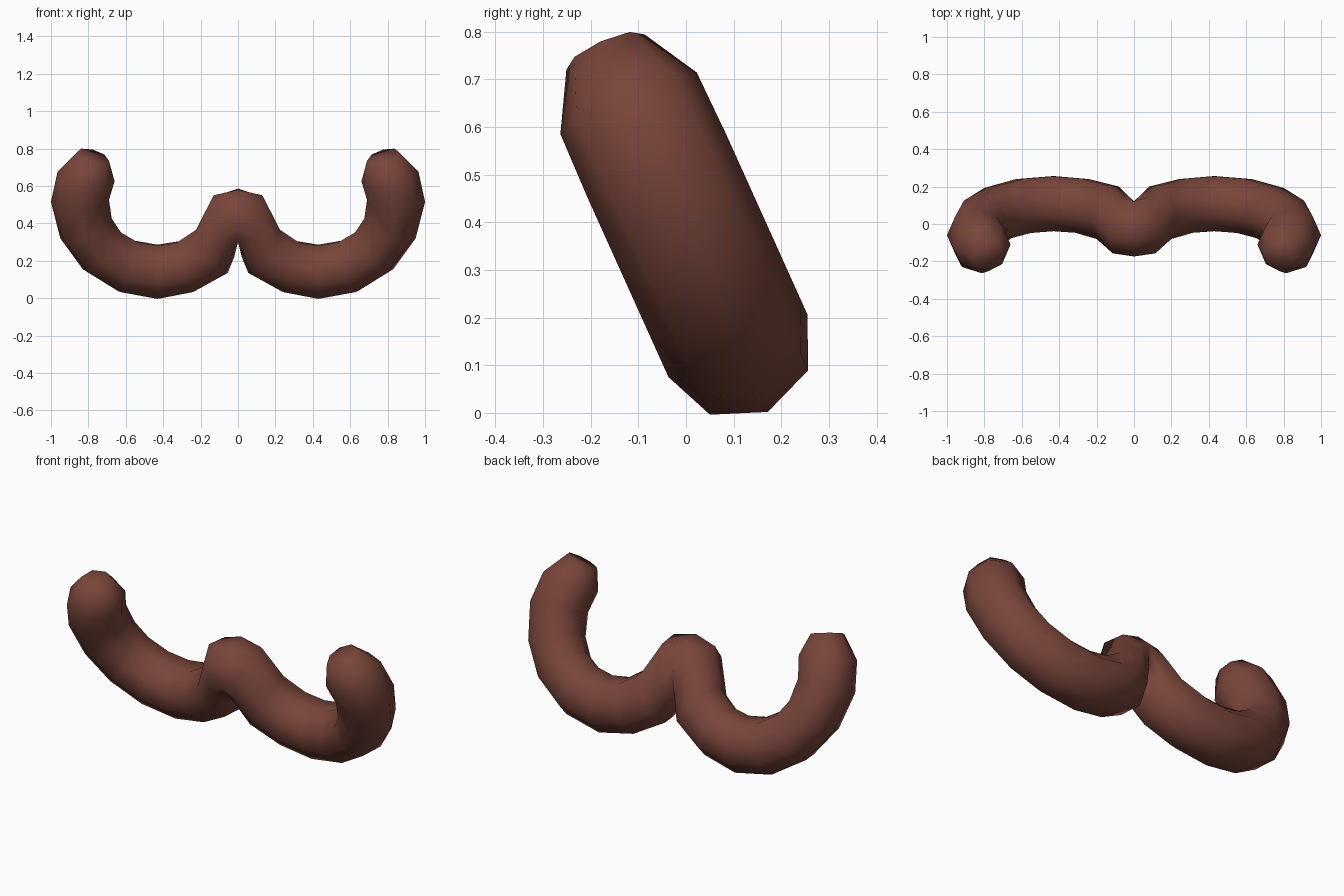
import bpy, bmesh, math
from mathutils import Vector

if "Cube" in bpy.data.objects:
    bpy.data.objects.remove(bpy.data.objects["Cube"])

TILT = math.atan(0.451)
NORMAL = Vector((0, math.cos(TILT), math.sin(TILT)))
SIDES = 8

# Cross-sections of one half, seen from the front:
# outer x, outer z, inner x, inner z, half depth
RINGS = [
    (0.00, 0.58, 0.00, 0.30, 0.16),
    (0.13, 0.55, 0.02, 0.22, 0.16),
    (0.225, 0.365, 0.055, 0.135, 0.16),
    (0.33, 0.295, 0.225, 0.042, 0.16),
    (0.43, 0.28, 0.43, 0.002, 0.16),
    (0.535, 0.298, 0.648, 0.042, 0.16),
    (0.625, 0.35, 0.83, 0.155, 0.16),
    (0.675, 0.425, 0.95, 0.32, 0.16),
    (0.69, 0.525, 1.00, 0.515, 0.16),
    (0.66, 0.625, 0.965, 0.675, 0.157),
    (0.69, 0.735, 0.862, 0.78, 0.09),
]


def on_plane(x, z):
    """Point on the tilted plane the tube lies in."""
    return Vector((x, 0.109 - 0.451 * (z - 0.141), z))


# Right half of the tube
bm = bmesh.new()
loops = []
for ox, oz, ix, iz, depth in RINGS:
    a, b = on_plane(ox, oz), on_plane(ix, iz)
    centre, half = (a + b) / 2, (a - b) / 2
    loops.append([
        bm.verts.new(centre + half * math.cos(t) + NORMAL * depth * math.sin(t))
        for t in (2 * math.pi * i / SIDES for i in range(SIDES))])
for r0, r1 in zip(loops, loops[1:]):
    for i in range(SIDES):
        j = (i + 1) % SIDES
        bm.faces.new((r0[i], r0[j], r1[j], r1[i]))
bm.faces.new(loops[-1])

# Mirrored left half, welded at the centre
geom = bm.verts[:] + bm.edges[:] + bm.faces[:]
bmesh.ops.mirror(bm, geom=geom, axis='X', merge_dist=0.0005)
bmesh.ops.remove_doubles(bm, verts=bm.verts[:], dist=0.0005)
bmesh.ops.recalc_face_normals(bm, faces=bm.faces[:])
for f in bm.faces:
    f.smooth = True

mesh = bpy.data.meshes.new("curved_mouth")
bm.to_mesh(mesh)
bm.free()
obj = bpy.data.objects.new("curved_mouth", mesh)
bpy.context.collection.objects.link(obj)

# Brown material
mat = bpy.data.materials.new("brown")
mat.diffuse_color = (0.19, 0.06, 0.043, 1)
mat.use_nodes = True
mat.node_tree.nodes["Principled BSDF"].inputs["Base Color"].default_value = mat.diffuse_color
mesh.materials.append(mat)
